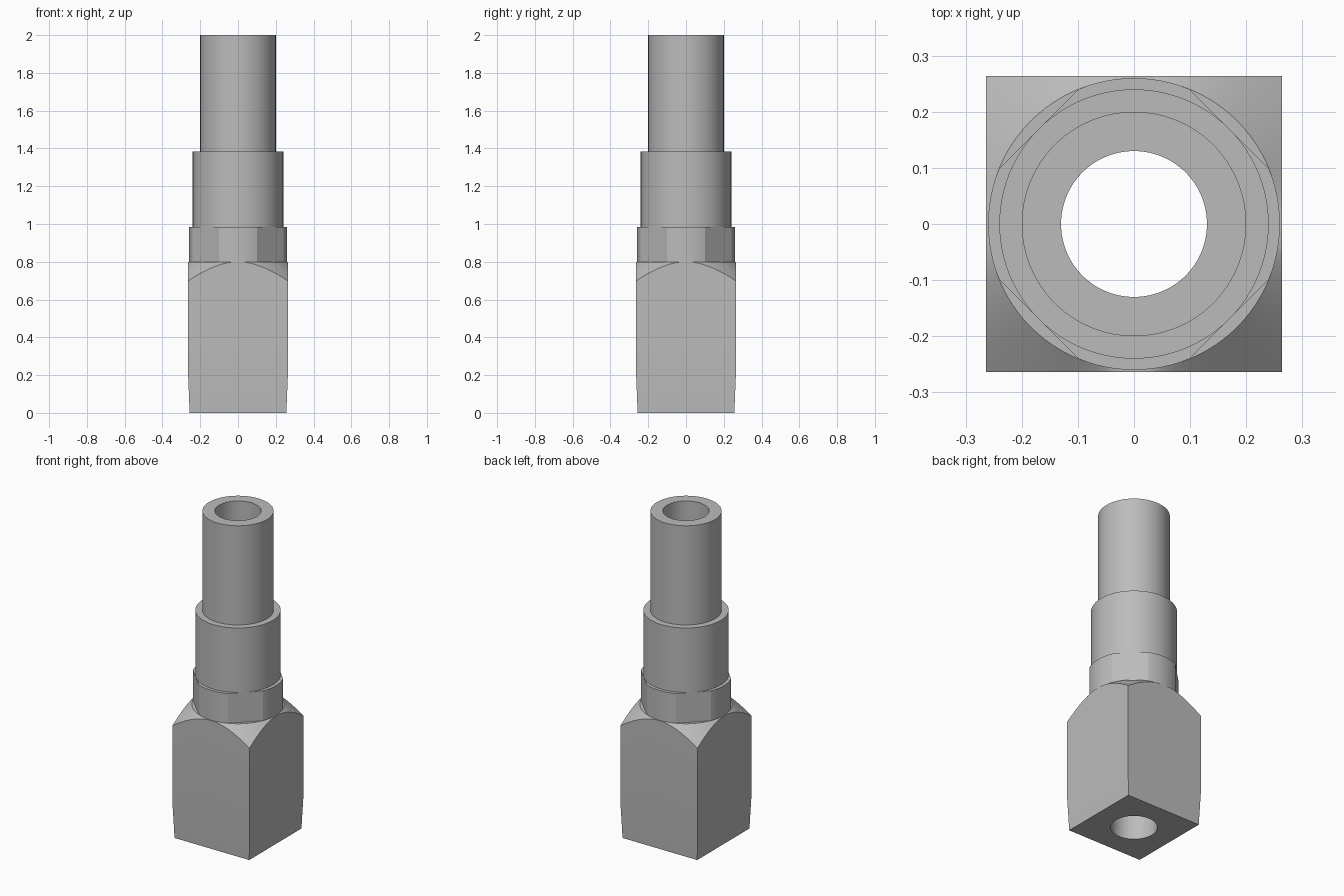
import bpy, bmesh
from math import cos, sin, pi, hypot, radians

cube = bpy.data.objects.get("Cube")
if cube:
    bpy.data.objects.remove(cube, do_unlink=True)

SEGMENTS = 96
BORE = 0.13
ANGLES = [2 * pi * i / SEGMENTS for i in range(SEGMENTS)]

steel = bpy.data.materials.new("grey steel")
steel.use_nodes = True
steel.diffuse_color = (0.5, 0.5, 0.5, 1)
steel.node_tree.nodes["Principled BSDF"].inputs["Base Color"].default_value = (0.5, 0.5, 0.5, 1)


def circle(r, z):
    return [(r * cos(a), r * sin(a), z) for a in ANGLES]


def square(half, z):
    """Square ring; z may be a function of the distance from the axis."""
    ring = []
    for a in ANGLES:
        r = half / max(abs(cos(a)), abs(sin(a)))
        ring.append((r * cos(a), r * sin(a), z(r) if callable(z) else z))
    return ring


def flatted(r, flat, z):
    """Circle with four flats cut across the diagonals."""
    ring = []
    for a in ANGLES:
        across = max(abs(cos(a - pi / 4)), abs(sin(a - pi / 4)))
        d = min(r, flat / across)
        ring.append((d * cos(a), d * sin(a), z))
    return ring


def loft(name, rings):
    """Skin the rings into a closed, hollow part."""
    bm = bmesh.new()
    loops = [[bm.verts.new(p) for p in ring] for ring in rings]
    for low, high in zip(loops, loops[1:] + loops[:1]):
        for i in range(SEGMENTS):
            j = (i + 1) % SEGMENTS
            bm.faces.new((low[i], low[j], high[j], high[i]))
    bmesh.ops.recalc_face_normals(bm, faces=bm.faces)
    mesh = bpy.data.meshes.new(name)
    bm.to_mesh(mesh)
    bm.free()
    mesh.materials.append(steel)
    obj = bpy.data.objects.new(name, mesh)
    bpy.context.collection.objects.link(obj)
    bpy.ops.object.select_all(action="DESELECT")
    obj.select_set(True)
    bpy.context.view_layer.objects.active = obj
    bpy.ops.object.shade_smooth_by_angle(angle=radians(20))
    return obj


def hollow(name, bottom, outer, top):
    return loft(name, [circle(BORE, bottom)] + outer + [circle(BORE, top)])


# Square body with a slight taper below and a conical chamfer above
HALF, SHOULDER = 0.264, 0.8
chamfer = lambda r: SHOULDER - 0.92 * (r - HALF)
hollow("square_body", 0, [square(0.256, 0), square(HALF, 0.2),
                          square(HALF, chamfer), circle(0.26, SHOULDER)], SHOULDER)

# Collar with four wrench flats
hollow("flatted_collar", SHOULDER,
       [flatted(0.26, 0.24, SHOULDER), flatted(0.26, 0.24, 0.985)], 0.985)

# Sleeve and tube
for name, r, low, high in (("sleeve", 0.24, 0.985, 1.385), ("tube", 0.2, 1.385, 2.0)):
    hollow(name, low, [circle(r, low), circle(r, high)], high)
